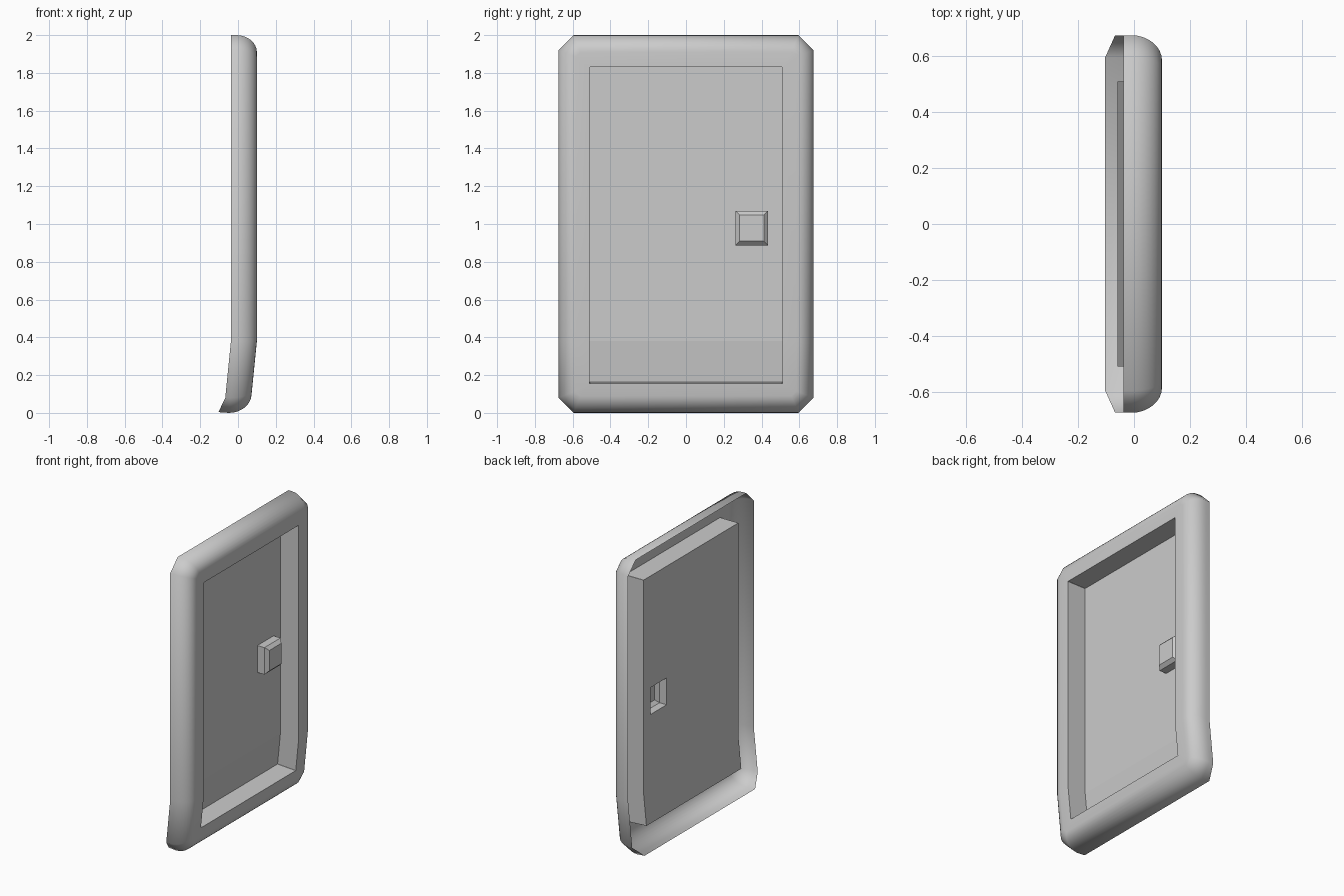
import bpy, math

if "Cube" in bpy.data.objects:
    bpy.data.objects.remove(bpy.data.objects["Cube"])

BEND_Z = 0.38   # below this height the door leans backwards


def bend(p):
    x, y, z = p
    return (x - 0.1 * max(0.0, BEND_Z - z), y, z)


def ring(x, hy, z0, z1, c):
    """Chamfered rectangle with an extra vertex on each side at the bend."""
    pts = [(-hy + c, z0), (hy - c, z0), (hy, z0 + c), (hy, BEND_Z), (hy, z1 - c),
           (hy - c, z1), (-hy + c, z1), (-hy, z1 - c), (-hy, BEND_Z), (-hy, z0 + c)]
    return [bend((x, y, z)) for y, z in pts]


def rect(x, y0, y1, z0, z1):
    return [(x, y0, z0), (x, y1, z0), (x, y1, z1), (x, y0, z1)]


def loft(rings, cap=False):
    n = len(rings[0])
    verts = [p for r in rings for p in r]
    faces = [(k * n + i, k * n + (i + 1) % n, (k + 1) * n + (i + 1) % n, (k + 1) * n + i)
             for k in range(len(rings) - 1) for i in range(n)]
    if cap:
        faces.append(tuple(range(len(verts) - n, len(verts))))
    return verts, faces


def make(name, verts, faces, smooth=None):
    me = bpy.data.meshes.new(name)
    me.from_pydata(verts, [], faces)
    ob = bpy.data.objects.new(name, me)
    bpy.context.collection.objects.link(ob)
    if smooth:
        bpy.ops.object.select_all(action='DESELECT')
        ob.select_set(True)
        bpy.context.view_layer.objects.active = ob
        bpy.ops.object.shade_smooth_by_angle(angle=math.radians(smooth))
    return ob


HY, IY, IZ0, IZ1 = 0.675, 0.51, 0.155, 1.83
BACK, FRONT, R = -0.0375, 0.1, 0.09

# Rounded outer frame: open back edge, quarter-round, flat front border
first = ring(BACK, HY, 0, 2, 0.08)
for i in (0, 1):                      # bottom lip kicks further back
    x, y, z = first[i]
    first[i] = (x - 0.028, y, z + 0.004)
rings = [first]
STEPS = 8
for i in range(STEPS + 1):
    a = math.pi / 2 * i / STEPS
    d = R * (1 - math.cos(a))
    rings.append(ring(-0.01 + 0.11 * math.sin(a), HY - d, d, 2 - d,
                      0.08 - 0.6 * d))
# inner border: tiny corner chamfer keeps the rings matched
rings.append(ring(FRONT, IY, IZ0, IZ1, 0.001))
make("door_frame", *loft(rings), smooth=50)

# Recess walls running back from the opening
make("recess_walls", *loft([ring(FRONT, IY, IZ0, IZ1, 0.001),
                            ring(BACK, IY, IZ0 + 0.008, IZ1, 0.001)]))

# Recessed panel: leaning lower strip, upper part with an opening for the handle
hy0, hy1, hz0, hz1 = 0.262, 0.435, 0.887, 1.07
low = [bend(p) for p in rect(BACK, -IY, IY, IZ0 + 0.008, BEND_Z)]
outer = rect(BACK, -IY, IY, BEND_Z, IZ1)
hole = rect(BACK, hy0, hy1, hz0, hz1)
v, f = loft([outer, hole])
n = len(v)
make("recessed_panel", v + low[:2], f + [(n, n + 1, 1, 0)])

# Hollow handle block with chamfered front
e = 0.022
make("handle", *loft([hole,
                      rect(BACK + 0.053, hy0, hy1, hz0, hz1),
                      rect(BACK + 0.075, hy0 + e, hy1 - e, hz0 + e, hz1 - e)], cap=True))
